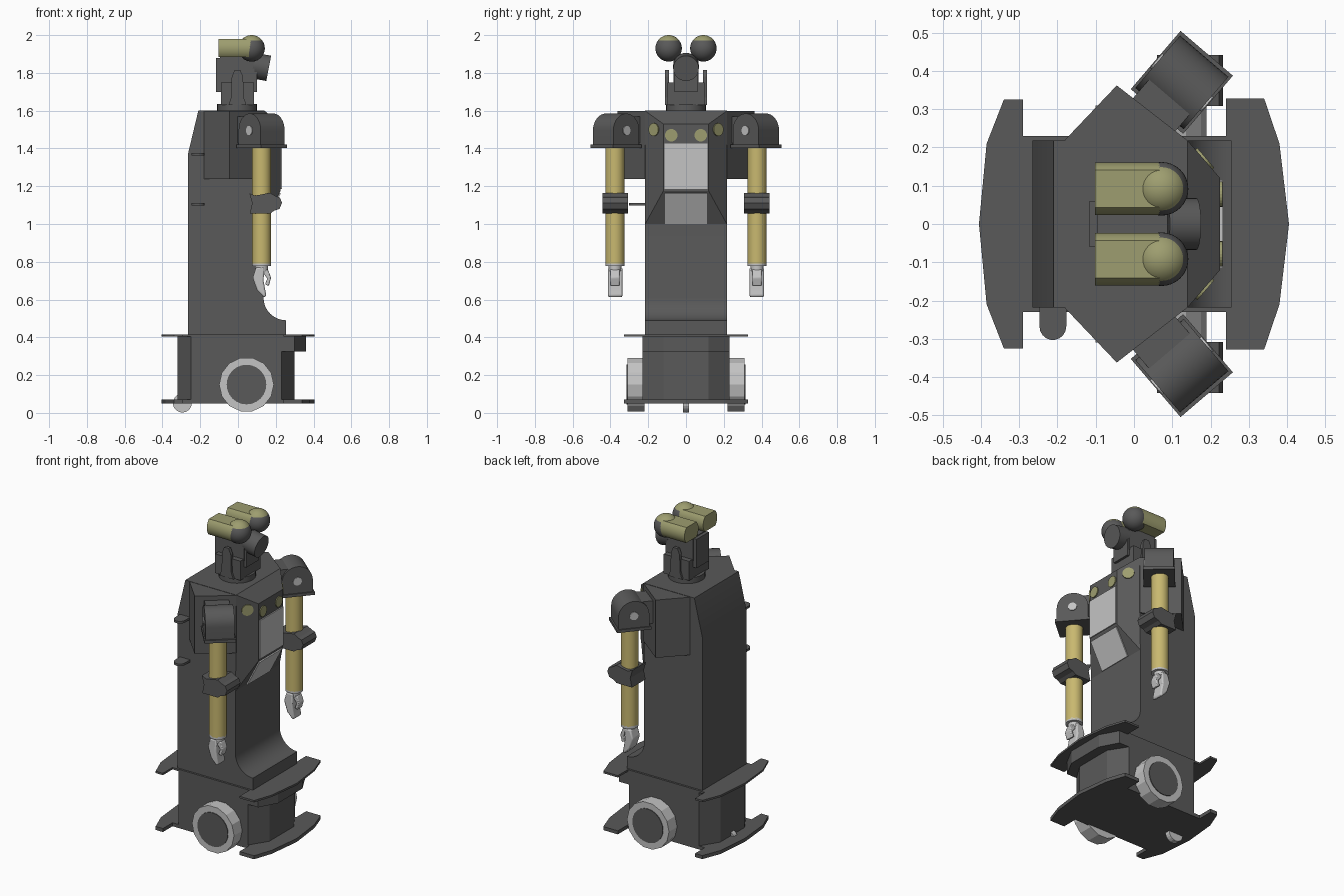
import bpy, bmesh, math
from mathutils import Vector as V

if "Cube" in bpy.data.objects:
    bpy.data.objects.remove(bpy.data.objects["Cube"])

X, Y, Z = V((1, 0, 0)), V((0, 1, 0)), V((0, 0, 1))


def material(name, rgb):
    m = bpy.data.materials.new(name)
    m.diffuse_color = (*rgb, 1)
    m.use_nodes = True
    m.node_tree.nodes["Principled BSDF"].inputs["Base Color"].default_value = m.diffuse_color
    return m


DARK = material("dark grey", (0.1, 0.1, 0.1))
LIGHT = material("light grey", (0.55, 0.55, 0.55))
YELLOW = material("arm yellow", (0.58, 0.48, 0.16))
OLIVE = material("pale olive", (0.34, 0.34, 0.16))


def finish(name, bm, mats, smooth=False, bevel=0):
    bmesh.ops.recalc_face_normals(bm, faces=bm.faces)
    me = bpy.data.meshes.new(name)
    bm.to_mesh(me)
    bm.free()
    ob = bpy.data.objects.new(name, me)
    bpy.context.collection.objects.link(ob)
    for m in mats:
        me.materials.append(m)
    if bevel:
        b = ob.modifiers.new("bevel", 'BEVEL')
        b.width, b.segments = bevel, 2
    if smooth:
        bpy.ops.object.select_all(action='DESELECT')
        ob.select_set(True)
        bpy.context.view_layer.objects.active = ob
        bpy.ops.object.shade_smooth_by_angle(angle=math.radians(35))
    return ob


def prism(name, pts, lo, hi, mat, o=(0, 0, 0), u=X, v=Y, w=Z, **kw):
    """Extrude a 2D outline (in directions u, v) along w from lo to hi."""
    bm, o = bmesh.new(), V(o)
    rings = [[bm.verts.new(o + u * a + v * b + w * t) for a, b in pts] for t in (lo, hi)]
    bm.faces.new(rings[0])
    bm.faces.new(rings[1])
    n = len(pts)
    for i in range(n):
        j = (i + 1) % n
        bm.faces.new((rings[0][i], rings[0][j], rings[1][j], rings[1][i]))
    return finish(name, bm, [mat], **kw)


def arc(cx, cy, r, a0=0, a1=360, n=32):
    full = abs(a1 - a0) == 360
    k = n if full else n - 1
    return [(cx + r * math.cos(math.radians(a0 + (a1 - a0) * i / k)),
             cy + r * math.sin(math.radians(a0 + (a1 - a0) * i / k))) for i in range(n)]


def rect(x0, x1, y0, y1):
    return [(x0, y0), (x1, y0), (x1, y1), (x0, y1)]


def mirrored(half):
    """Close an outline that is symmetric about y = 0."""
    return half + [(x, -y) for x, y in reversed(half) if y > 0]


# Base plates with wheel cutouts
plate = mirrored([(0.405, 0), (0.38, 0.21), (0.34, 0.328), (0.24, 0.328), (0.24, 0.23),
                  (-0.29, 0.23), (-0.29, 0.325), (-0.34, 0.325), (-0.385, 0.21), (-0.405, 0)])
prism("lower_base_plate", plate, 0.05, 0.072, DARK)
prism("upper_base_plate", plate, 0.404, 0.416, DARK)

# Base housing and its front overhang
prism("base_housing", mirrored([(0.30, 0.12), (0.23, 0.23), (-0.25, 0.23), (-0.32, 0.12)]),
      0.07, 0.406, DARK)
prism("base_overhang", mirrored([(0.36, 0.12), (0.30, 0.23), (0.1, 0.23)]), 0.325, 0.406, DARK)

# Wheels and rear caster
for s in (1, -1):
    prism("wheel", arc(0.045, 0.15, 0.145, n=14), 0.22, 0.31, LIGHT, v=Z, w=Y * s)
    prism("hub_cap", arc(0.045, 0.15, 0.105, n=24), 0.30, 0.314, DARK, v=Z, w=Y * s)
prism("rear_caster", arc(-0.295, 0.052, 0.05, n=20), -0.016, 0.016, LIGHT, v=Z, w=Y)

# Tall body with curved toe
prism("body", [(-0.265, 0.41), (0.255, 0.41), (0.255, 0.49)]
      + arc(0.255, 0.61, 0.12, 270, 180, 9)
      + [(0.135, 1.6), (-0.21, 1.6), (-0.265, 1.37)], -0.218, 0.218, DARK, v=Z, w=Y, smooth=True)

# Faceted chest
bm = bmesh.new()
for s in (1, -1):
    for p in ((0.14, 0.218, 1.6), (0.225, 0.12, 1.53), (0.225, 0.12, 1.175), (0.135, 0.216, 1.0),
              (0.05, 0.218, 1.6), (0.05, 0.216, 1.0)):
        bm.verts.new((p[0], p[1] * s, p[2]))
bmesh.ops.convex_hull(bm, input=bm.verts)
bmesh.ops.dissolve_limit(bm, angle_limit=0.03, verts=bm.verts, edges=bm.edges)
finish("chest", bm, [DARK])

# Chest panels and lamps
prism("upper_chest_panel", rect(-0.115, 0.115, 1.185, 1.425), 0.0, 0.007, LIGHT,
      o=(0.225, 0, 0), u=Y, v=Z, w=X)
slope = V((0.09, 0, 0.175)).normalized()
prism("lower_chest_panel", rect(-0.112, 0.112, 0.004, 0.186), -0.001, 0.007, LIGHT,
      o=(0.135, 0, 1.0), u=Y, v=slope, w=V((slope.z, 0, -slope.x)))
for s in (1, -1):
    prism("front_lamp", arc(0, 0, 0.033, n=24), 0, 0.006, OLIVE,
          o=(0.225, 0.078 * s, 1.47), u=Y, v=Z, w=X)
    out = V((0.098, 0.085 * s, 0)).normalized()
    prism("side_lamp", arc(0, 0, 0.034, n=24), -0.002, 0.006, OLIVE,
          o=(0.183, 0.169 * s, 1.50), u=Z.cross(out), v=Z, w=out)

# Side tabs
for z in (1.105, 1.37):
    prism("side_tab", [(-0.247, -0.2), (-0.247, -0.268)]
          + arc(-0.212, -0.268, 0.035, 180, 360, 10)[1:-1]
          + [(-0.177, -0.268), (-0.177, -0.2)], z - 0.007, z + 0.007, DARK)

# Shoulders and arms
for s in (1, -1):
    side = Y * s
    prism("shoulder_block", [(-0.18, 0.2), (-0.18, 0.22), (-0.045, 0.362), (0.14, 0.218), (0.14, 0.2)],
          1.238, 1.598, DARK, v=side)
    axle = V((0.76, -0.65 * s, 0)).normalized()
    outward = V((0.65, 0.76 * s, 0)).normalized()
    c = (0.125, 0.37 * s, 0)
    prism("shoulder_joint", [(-0.09, 1.415)] + arc(0, 1.495, 0.09, 180, 0, 17) + [(0.09, 1.415)],
          -0.083, 0.083, DARK, o=c, u=outward, v=Z, w=axle, smooth=True)
    prism("shoulder_flange", rect(-0.1, 0.1, 1.402, 1.42), -0.09, 0.09, DARK,
          o=c, u=outward, v=Z, w=axle)
    prism("shoulder_mount", rect(-0.2, -0.05, 1.43, 1.57), -0.07, 0.07, DARK,
          o=c, u=outward, v=Z, w=axle)
    for e in (-0.088, 0.088):
        prism("shoulder_bolt", arc(0, 1.495, 0.025, n=16), min(e, e * 0.9), max(e, e * 0.9),
              LIGHT, o=c, u=outward, v=Z, w=axle)
    a = (0.125, 0.376 * s, 0)
    prism("arm", arc(0, 0, 0.05, n=28), 0.79, 1.41, YELLOW, o=a, smooth=True)
    prism("elbow", [(0.06, 1.163), (0.09, 1.15), (0.17, 1.165), (0.2, 1.147), (0.222, 1.14),
                    (0.233, 1.112), (0.22, 1.08), (0.19, 1.07), (0.17, 1.055), (0.063, 1.055),
                    (0.075, 1.11)], 0.308, 0.442, DARK, v=Z, w=side)
    # Hand with thumb
    prism("wrist_cuff", arc(0, 0, 0.05, n=28), 0.778, 0.795, LIGHT, o=a, smooth=True)
    prism("wrist", arc(0, 0, 0.034, n=20), 0.75, 0.78, LIGHT, o=a, smooth=True)
    prism("fingers", [(0.095, 0.77), (0.14, 0.77), (0.135, 0.70), (0.15, 0.62), (0.138, 0.61),
                      (0.10, 0.65), (0.078, 0.715)], 0.337, 0.413, LIGHT, v=Z, w=side,
          bevel=0.008, smooth=True)
    prism("thumb", [(0.125, 0.767), (0.16, 0.757), (0.175, 0.715), (0.163, 0.672), (0.143, 0.68),
                    (0.155, 0.712), (0.135, 0.737)], 0.352, 0.4, LIGHT, v=Z, w=side,
          bevel=0.005, smooth=True)

# Neck and head yoke
prism("neck_disk", arc(-0.005, 0, 0.105, n=32), 1.598, 1.635, DARK, smooth=True)
prism("yoke_base", rect(-0.09, 0.085, -0.098, 0.098), 1.63, 1.75, DARK)
prism("head_core", rect(-0.095, 0.088, -0.066, 0.066), 1.74, 1.885, DARK)
prism("back_plate", rect(-0.116, -0.09, -0.06, 0.06), 1.7, 1.88, DARK)
prism("front_plate", rect(0.085, 0.1, -0.06, 0.06), 1.7, 1.88, DARK)
for s in (1, -1):
    prism("yoke_arm", [(-0.05, 1.63), (0.045, 1.63), (0.03, 1.67), (0.027, 1.78), (0.012, 1.815),
                       (-0.018, 1.815), (-0.033, 1.78), (-0.036, 1.67)],
          0.09, 0.11, DARK, v=Z, w=Y * s)

# Forward camera
aim = V((0.98, 0, -0.19)).normalized()
prism("camera", arc(0, 0, 0.068, n=28), -0.05, 0.033, DARK, o=(0.13, 0, 1.83),
      u=Y, v=aim.cross(Y), w=aim, smooth=True)

# Eyes: flat-topped olive housings with dark balls and olive lids
for s in (1, -1):
    cy, cz, r = 0.092 * s, 1.931, 0.069
    t, b = (math.degrees(math.asin(d / r)) for d in (0.049, 0.046))
    prism("eye_housing", arc(cy, cz, r, -b, t, 12) + arc(cy, cz, r, 180 - t, 180 + b, 12),
          -0.102, 0.075, OLIVE, u=Y, v=Z, w=X, smooth=True)
    bm = bmesh.new()
    bmesh.ops.create_uvsphere(bm, u_segments=32, v_segments=20, radius=0.07)
    for f in bm.faces:
        p = f.calc_center_median()
        f.material_index = 1 if p.z > 0.04 and p.x < 0.055 else 0
    bmesh.ops.translate(bm, verts=bm.verts, vec=(0.072, cy, 1.93))
    finish("eye_ball", bm, [DARK, OLIVE], smooth=True)
